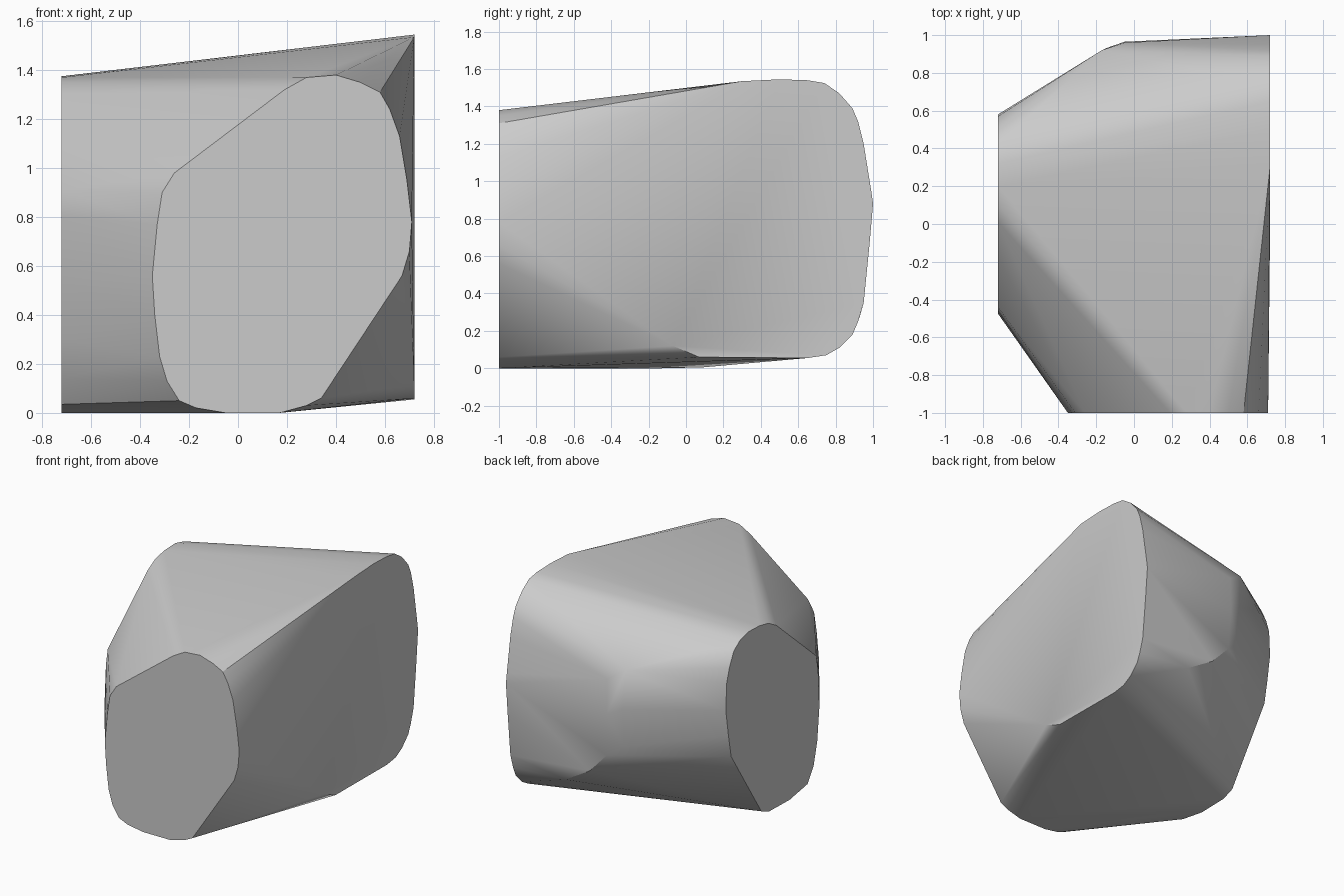
import bpy
import bmesh
import math

# Remove the default object only
default_cube = bpy.data.objects.get("Cube")
if default_cube:
    bpy.data.objects.remove(default_cube, do_unlink=True)

HALF_WIDTH = 0.72
FRONT_Y = -1


def make_material(name, colour):
    """Plain single-colour material for viewport and render."""
    material = bpy.data.materials.new(name)
    material.use_nodes = True
    material.diffuse_color = colour
    shader = material.node_tree.nodes["Principled BSDF"]
    shader.inputs["Base Color"].default_value = colour
    return material


def side_outline(x, profile):
    """Place a (y, z) profile on a flat side cap."""
    return [(x, y, z) for y, z in profile]


def front_outline(y, profile):
    """Place an (x, z) profile on the flat front cap."""
    return [(x, y, z) for x, z in profile]


# Front cap: rounded shape with two chopped corners
front_profile = [
    (-.05, 0), (.17, 0), (.28, .03), (.34, .06),
    (.67, .56), (.7, .66), (.71, .78), (.69, .95), (.66, 1.13),
    (.62, 1.24), (.58, 1.31), (.5, 1.35), (.4, 1.38), (.28, 1.37),
    (.19, 1.32), (-.26, .98), (-.31, .9), (-.33, .77), (-.35, .56),
    (-.34, .4), (-.32, .23), (-.29, .13), (-.24, .05), (-.17, .02),
]

# Large side cap
large_profile = [
    (.3, 1.535), (.5, 1.545), (.65, 1.54), (.74, 1.525), (.82, 1.47),
    (.89, 1.39), (.92, 1.32), (.95, 1.2), (.99, .95), (1, .88),
    (.98, .65), (.95, .35), (.92, .25), (.89, .18), (.82, .11),
    (.75, .07), (.65, .055), (.07, .06), (-.07, .12),
]

# Small side cap
small_profile = [
    (.1, 1.35), (.2, 1.37), (.32, 1.375), (.42, 1.35), (.49, 1.3),
    (.54, 1.2), (.57, 1.1), (.58, .91), (.55, .72), (.52, .56),
    (.18, .04), (.09, .005), (-.14, 0), (-.34, .035), (-.41, .14),
    (-.45, .3), (-.475, .54), (-.46, .8), (-.44, .91), (.01, 1.3),
]

# Rounded bulge across the back
back_bulge = [
    (-.17, .92, 1.18), (-.15, .93, .9), (-.15, .915, .63),
    (-.05, .96, 1.1), (-.05, .965, .85), (-.04, .95, .55),
    (.1, .945, .4), (.3, .93, .28),
]

points = (front_outline(FRONT_Y, front_profile)
          + side_outline(HALF_WIDTH, large_profile)
          + side_outline(-HALF_WIDTH, small_profile)
          + back_bulge)

# Wrap all outlines in one convex skin
bm = bmesh.new()
for point in points:
    bm.verts.new(point)
hull = bmesh.ops.convex_hull(bm, input=bm.verts[:])
loose = {item for item in hull["geom_interior"] + hull["geom_unused"]
         if isinstance(item, bmesh.types.BMVert)}
bmesh.ops.delete(bm, geom=list(loose), context='VERTS')

# Merge the triangles of each flat cap into one face
bmesh.ops.dissolve_limit(bm, angle_limit=math.radians(.3),
                         verts=bm.verts[:], edges=bm.edges[:])
bmesh.ops.recalc_face_normals(bm, faces=bm.faces[:])

mesh = bpy.data.meshes.new("convex_block")
bm.to_mesh(mesh)
bm.free()
mesh.materials.append(make_material("light grey", (.6, .6, .6, 1)))
block = bpy.data.objects.new("convex_block", mesh)
bpy.context.collection.objects.link(block)

# Smooth rounded sides, crisp cap rims
bpy.ops.object.select_all(action='DESELECT')
block.select_set(True)
bpy.context.view_layer.objects.active = block
bpy.ops.object.shade_smooth_by_angle(angle=math.radians(30))
